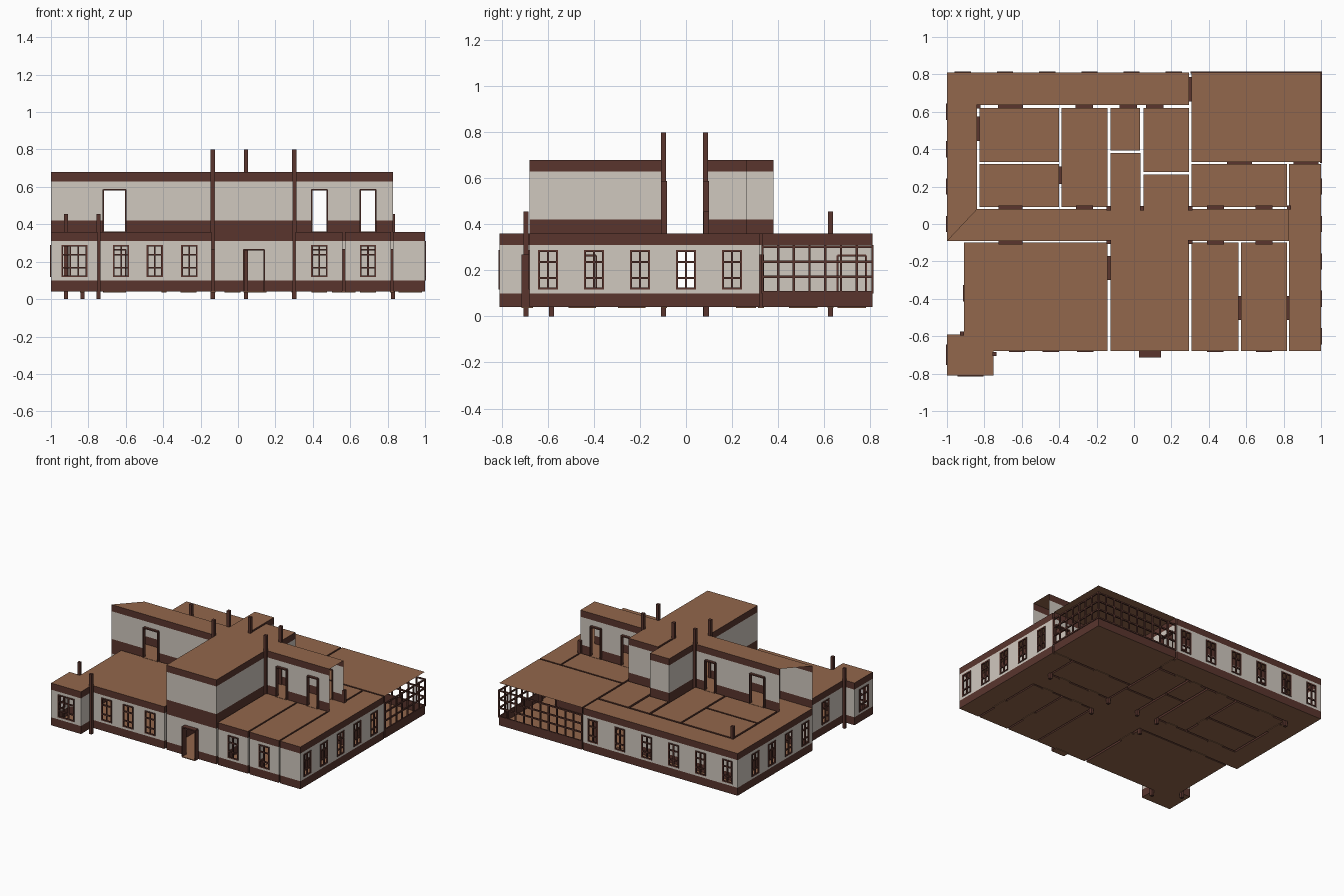
import bpy, bmesh
from mathutils import Vector

if "Cube" in bpy.data.objects:
    bpy.data.objects.remove(bpy.data.objects["Cube"])

def material(name, rgb):
    m = bpy.data.materials.new(name)
    m.diffuse_color = (*rgb, 1)
    m.use_nodes = True
    m.node_tree.nodes["Principled BSDF"].inputs["Base Color"].default_value = m.diffuse_color
    return m

WALL = material("pale plaster", (0.63, 0.58, 0.52))
DARK = material("dark wood", (0.10, 0.036, 0.027))
FLOOR = material("brown boards", (0.29, 0.135, 0.072))

Z0, Z1, STOREY = 0.04, 0.36, 0.32
LOW, HIGH = 0.10, 0.31          # skirting top and cornice bottom

# openings: x, y, half width, direction of the wall, bottom, top, kind
openings = []

def door(x, y, hw, axis, lift=0.0):
    openings.append((x, y, hw, axis, Z0 + lift, 0.265 + lift, "door"))

def window(x, y, axis, hw=0.039):
    openings.append((x, y, hw, axis, 0.122, 0.285, "window"))

door(0.085, -0.69, 0.055, "x")
for x, hw in ((-0.66, 0.062), (-0.265, 0.043), (-0.03, 0.043), (0.11, 0.043)):
    door(x, 0.628, hw, "x")
for lift in (0, STOREY):
    for x, hw in ((-0.66, 0.06), (0.435, 0.042), (0.695, 0.042)):
        door(x, 0.086, hw, "x", lift)
        door(x, -0.096, hw, "x", lift)
    door(-0.265, 0.086, 0.042, "x", lift)
for x in (0.565, 0.92):
    door(x, 0.325, 0.063, "x")
for x, y, hw in ((-0.833, 0.51, 0.062), (-0.395, 0.26, 0.043), (0.30, 0.72, 0.062),
                 (-0.133, -0.235, 0.06), (0.565, -0.45, 0.06), (0.825, -0.45, 0.06)):
    door(x, y, hw, "y")

for x in (-0.625, -0.445, -0.26, 0.435, 0.695):
    window(x, -0.68, "x")
window(-0.875, -0.81, "x", 0.065)
window(-1, -0.70, "y", 0.05)
window(-0.91, -0.37, "y")
for i in range(6):
    window(-0.915 + 0.2255 * i, 0.81, "x")
for i in range(5):
    window(1, -0.6 + 0.2 * i, "y")
    if i > 1:
        window(-1, -0.4 + 0.2 * i - 0.0, "y")
window(-1, 0.6, "y")

def finish(bm, name, mats):
    bmesh.ops.remove_doubles(bm, verts=bm.verts, dist=1e-5)
    me = bpy.data.meshes.new(name)
    bm.to_mesh(me)
    bm.free()
    for m in mats:
        me.materials.append(m)
    ob = bpy.data.objects.new(name, me)
    bpy.context.collection.objects.link(ob)
    return ob

def wall(bm, a, b, lift, base_only):
    """Upright sheet from a to b, cut by its openings and coloured by height."""
    axis = "x" if abs(a[1] - b[1]) < 1e-6 else "y"
    k = 0 if axis == "x" else 1
    lo, hi = sorted((a[k], b[k]))
    holes = [(o[k] - o[2], o[k] + o[2], o[4], o[5]) for o in openings
             if o[3] == axis and abs(o[1 - k] - a[1 - k]) < 0.03
             and lo < o[k] < hi and Z0 + lift - 0.01 < o[4] < Z1 + lift]
    us = sorted({lo, hi} | {h[i] for h in holes for i in (0, 1)})
    levels = {Z0 + lift, LOW + lift, HIGH + lift, Z1 + lift}
    zs = sorted(levels | {h[i] for h in holes for i in (2, 3)})
    sign = 1 if b[k] > a[k] else -1
    for u0, u1 in zip(us, us[1:]):
        for z0, z1 in zip(zs, zs[1:]):
            u, z = (u0 + u1) / 2, (z0 + z1) / 2
            if any(h[0] < u < h[1] and h[2] < z < h[3] for h in holes):
                continue
            if base_only and z > LOW:
                continue
            corners = [(u0, z0), (u1, z0), (u1, z1), (u0, z1)][::sign]
            f = bm.faces.new([bm.verts.new((c, a[1], h) if k == 0 else (a[0], c, h))
                              for c, h in corners])
            f.material_index = 0 if LOW < z - lift < HIGH else 1

def room(name, pts, lift=0.0, open_edges=(), glazed=(), floor=True):
    """Walls around a counter-clockwise plan, with floor and ceiling."""
    bm = bmesh.new()
    for i, a in enumerate(pts):
        if i not in open_edges:
            wall(bm, a, pts[(i + 1) % len(pts)], lift, i in glazed)
    ceiling = bm.faces.new([bm.verts.new((x, y, Z1 + lift)) for x, y in pts])
    ceiling.material_index = 2
    if floor:
        f = bm.faces.new([bm.verts.new((x, y, Z0 + lift)) for x, y in reversed(pts)])
        f.material_index = 2
    finish(bm, name, (WALL, DARK, FLOOR))

def rect(x0, x1, y0, y1):
    return [(x0, y0), (x1, y0), (x1, y1), (x0, y1)]

# simple rooms
for name, r in {
    "front_right_room": (0.307, 0.559, -0.68, -0.10),
    "front_far_right_room": (0.571, 0.818, -0.68, -0.10),
    "back_right_room": (0.307, 0.818, 0.092, 0.32),
    "back_centre_room": (0.05, 0.293, 0.277, 0.62),
    "back_closet": (-0.125, 0.033, 0.392, 0.62),
    "back_left_room": (-0.388, -0.142, 0.092, 0.62),
    "rear_side_room": (-0.825, -0.402, 0.332, 0.62),
    "inner_side_room": (-0.825, -0.402, 0.092, 0.32),
}.items():
    room(name, rect(*r))

# large front room with its corner bay
room("front_left_room", [(-0.142, -0.10), (-0.91, -0.10), (-0.91, -0.59), (-1, -0.59),
                         (-1, -0.81), (-0.75, -0.81), (-0.75, -0.68), (-0.142, -0.68)])

# entrance hall, corridor and galleries in one winding space
hall_rear = [(0.295, 0.08), (0.295, 0.265), (0.05, 0.265), (0.05, 0.08), (0.035, 0.08),
             (0.035, 0.38), (-0.125, 0.38), (-0.125, 0.08), (-0.84, 0.08)]
hall_front = [(-0.125, -0.09), (-0.125, -0.68), (0.295, -0.68), (0.295, -0.09), (0.83, -0.09)]
room("hall_and_galleries", hall_front
     + [(0.83, -0.68), (1, -0.68), (1, 0.32), (0.83, 0.32), (0.83, 0.08)] + hall_rear
     + [(-0.84, 0.635), (0.295, 0.635), (0.295, 0.81), (-1, 0.81), (-1, -0.09)])

# upper hall, open at both corridor ends
upper = hall_front + [(0.83, 0.08)] + hall_rear + [(-1, -0.09)]
room("upper_hall", upper, STOREY, open_edges=(4, 14), floor=False)

# conservatory with glazed right and back sides
room("conservatory", rect(0.307, 1, 0.332, 0.81), glazed=(1, 2))

def box(bm, lo, hi):
    vs = bmesh.ops.create_cube(bm, size=1)["verts"]
    lo, hi = Vector(lo), Vector(hi)
    for v in vs:
        v.co = (lo + hi) / 2 + v.co * (hi - lo)

def bar(bm, axis, x, y, u0, u1, z0, z1, depth):
    """Box lying in a wall, spanning u0..u1 along it."""
    if axis == "x":
        box(bm, (x + u0, y - depth, z0), (x + u1, y + depth, z1))
    else:
        box(bm, (x - depth, y + u0, z0), (x + depth, y + u1, z1))

# door linings and window frames
doors, windows, sills = bmesh.new(), bmesh.new(), bmesh.new()
for x, y, hw, axis, z0, z1, kind in openings:
    if kind == "door":
        d = 0.025 if y < -0.6 else 0.013
        for s in (-1, 1):
            u = s * hw
            bar(doors, axis, x, y, u - 0.004, u + 0.004, z0, z1, d)
        bar(doors, axis, x, y, -hw, hw, z1 - 0.005, z1 + 0.004, d)
        bar(sills, axis, x, y, -hw, hw, z0 - 0.004, z0 + 0.002, d)
    else:
        w = 0.0045
        cols = 3 if hw > 0.06 else 2
        for i in range(cols + 1):
            u = -hw + 2 * hw * i / cols
            bar(windows, axis, x, y, u - w, u + w, z0, z1, 0.005)
        for z in (z0, z0 + 0.045, z0 + 0.115, z1):
            bar(windows, axis, x, y, -hw - w, hw + w, z - w, z + w, 0.005)
finish(doors, "door_linings", [DARK])
finish(windows, "window_frames", [DARK])
finish(sills, "door_thresholds", [FLOOR])

# conservatory lattice
lattice = bmesh.new()
for axis, x, y, half, n in (("y", 1, 0.571, 0.239, 7), ("x", 0.6535, 0.81, 0.3465, 10)):
    for i in range(n + 1):
        u = -half + 2 * half * i / n
        bar(lattice, axis, x, y, u - 0.005, u + 0.005, LOW, HIGH, 0.005)
    for z in (0.105, 0.172, 0.237, 0.303):
        bar(lattice, axis, x, y, -half, half, z - 0.005, z + 0.005, 0.005)
finish(lattice, "conservatory_lattice", [DARK])

# corner posts rising past the ceilings
posts = bmesh.new()
for x, y, top in ((-0.135, -0.097, 0.8), (0.301, -0.097, 0.8), (-0.135, 0.084, 0.8),
                  (0.301, 0.084, 0.8), (0.043, 0.084, 0.8), (-0.92, -0.585, 0.455),
                  (-0.745, -0.695, 0.455), (-0.832, 0.628, 0.455), (0.828, 0.088, 0.455)):
    box(posts, (x - 0.011, y - 0.011, 0), (x + 0.011, y + 0.011, top))
finish(posts, "corner_posts", [DARK])
